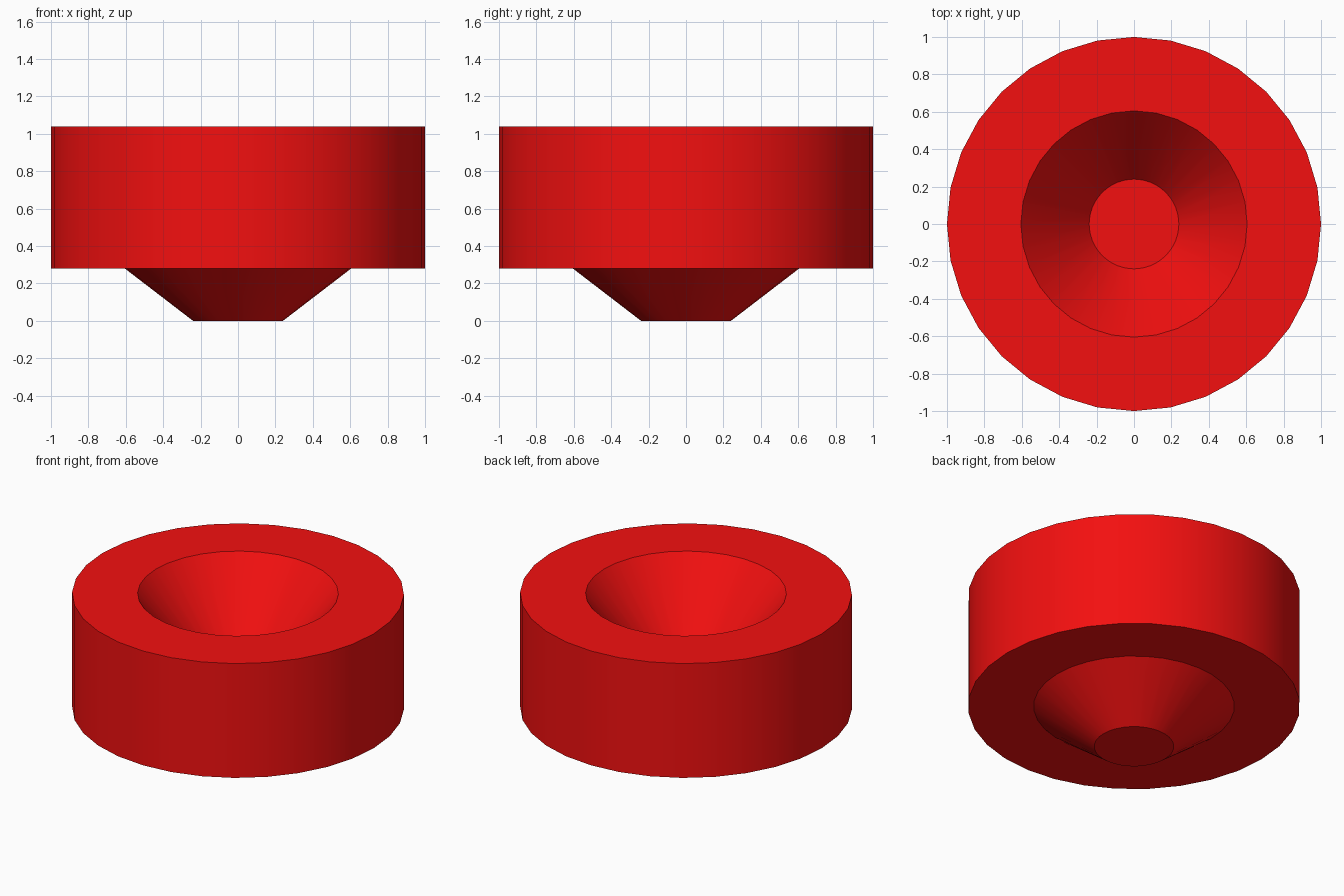
import bpy, bmesh
from math import sin, cos, pi, radians

if "Cube" in bpy.data.objects:
    bpy.data.objects.remove(bpy.data.objects["Cube"])

SIDES = 32
# Profile (radius, z): sunken top dish, outer drum, tapered foot
PROFILE = [(0.24, 0.58), (0.605, 1.04), (1.0, 1.04),
           (1.0, 0.28), (0.605, 0.28), (0.24, 0.0)]

bm = bmesh.new()
rings = [[bm.verts.new((r * cos(2 * pi * i / SIDES), r * sin(2 * pi * i / SIDES), z))
          for i in range(SIDES)] for r, z in PROFILE]

# Side walls
for a, b in zip(rings, rings[1:]):
    for i in range(SIDES):
        j = (i + 1) % SIDES
        bm.faces.new((a[i], b[i], b[j], a[j]))

# Dish floor and foot base
bm.faces.new(rings[0])
bm.faces.new(rings[-1][::-1])
bmesh.ops.recalc_face_normals(bm, faces=bm.faces)

mesh = bpy.data.meshes.new("dished_button")
bm.to_mesh(mesh)
bm.free()
button = bpy.data.objects.new("dished_button", mesh)
bpy.context.collection.objects.link(button)

# Red plastic
red = bpy.data.materials.new("red")
red.diffuse_color = (0.9, 0.005, 0.005, 1)
red.use_nodes = True
red.node_tree.nodes["Principled BSDF"].inputs["Base Color"].default_value = red.diffuse_color
mesh.materials.append(red)

# Smooth round walls, crisp rims
bpy.context.view_layer.objects.active = button
button.select_set(True)
bpy.ops.object.shade_smooth_by_angle(angle=radians(30))
